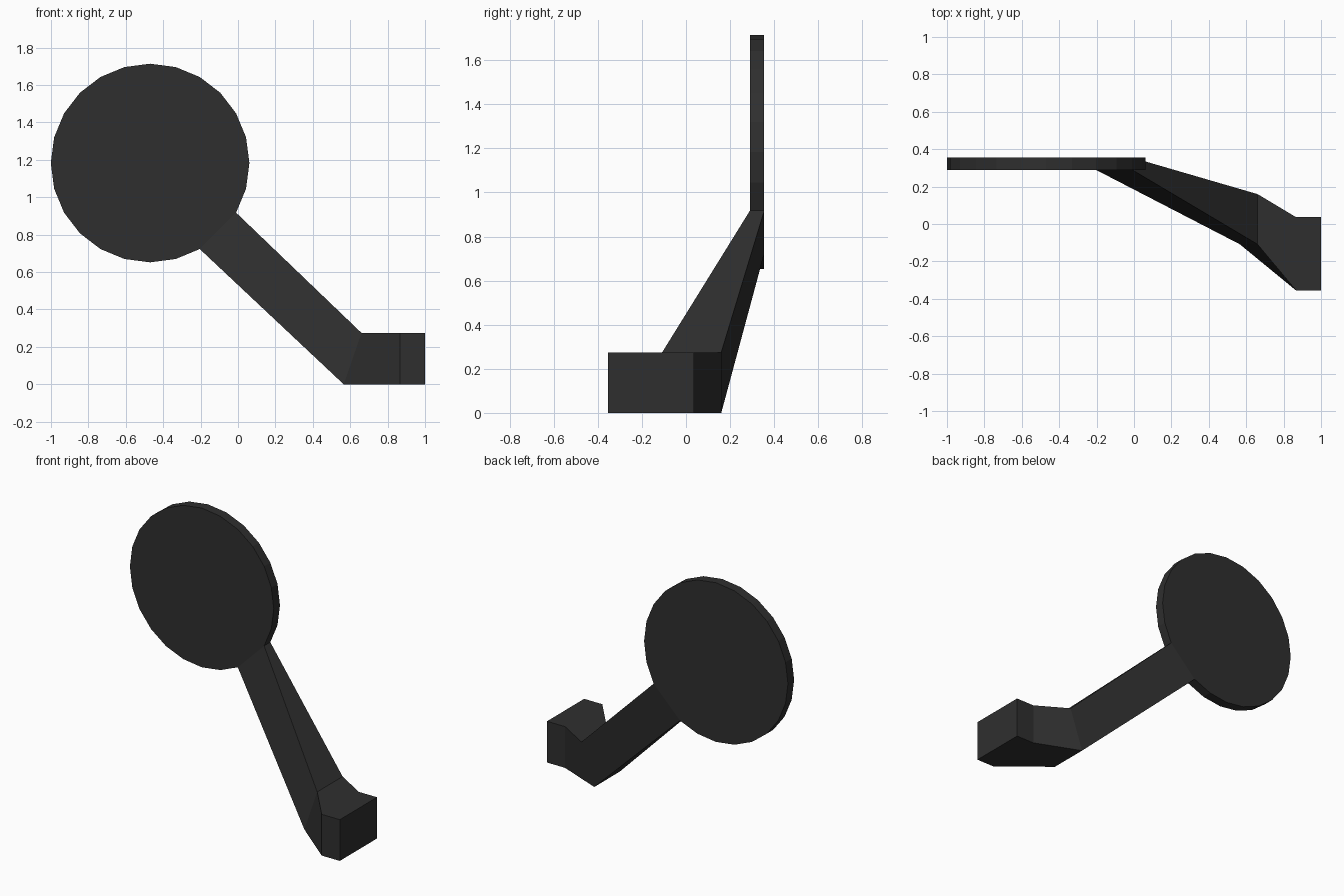
import bpy, bmesh, math

if "Cube" in bpy.data.objects:
    bpy.data.objects.remove(bpy.data.objects["Cube"])

black = bpy.data.materials.new("soft black")
black.diffuse_color = (0.028, 0.028, 0.028, 1)
black.use_nodes = True
black.node_tree.nodes["Principled BSDF"].inputs["Base Color"].default_value = black.diffuse_color

# Disc outline: 24 sides, with one corner dropped where the arm joins (-45 degrees)
CX, CZ, R, SIDES = -0.47, 1.183, 0.531, 24
START = math.radians(-30)
outline = [(CX + R * math.cos(START + i * math.tau / SIDES),
            CZ + R * math.sin(START + i * math.tau / SIDES)) for i in range(SIDES - 1)]

bm = bmesh.new()
front = [bm.verts.new((x, 0.29, z)) for x, z in outline]
back = [bm.verts.new((x, 0.355, z)) for x, z in outline]
bm.faces.new(front)
bm.faces.new(back[::-1])
for i in range(SIDES - 2):
    bm.faces.new((front[i], front[i + 1], back[i + 1], back[i]))

# Arm and end block: loft rings from the open chord of the disc
# each ring: top x, bottom x, front y, back y
ring = [front[0], front[-1], back[-1], back[0]]
TOP = 0.275
for xt, xb, yf, yb in [(0.66, 0.565, -0.108, 0.16),
                       (0.866, 0.866, -0.355, 0.037),
                       (1.0, 1.0, -0.355, 0.037)]:
    new = [bm.verts.new(c) for c in
           ((xt, yf, TOP), (xb, yf, 0), (xb, yb, 0), (xt, yb, TOP))]
    for i in range(4):
        j = (i + 1) % 4
        bm.faces.new((ring[i], ring[j], new[j], new[i]))
    ring = new
bm.faces.new(ring)
bmesh.ops.recalc_face_normals(bm, faces=bm.faces)

mesh = bpy.data.meshes.new("mirror_disc_and_arm")
bm.to_mesh(mesh)
bm.free()
mesh.materials.append(black)
bpy.context.collection.objects.link(bpy.data.objects.new("mirror_disc_and_arm", mesh))
